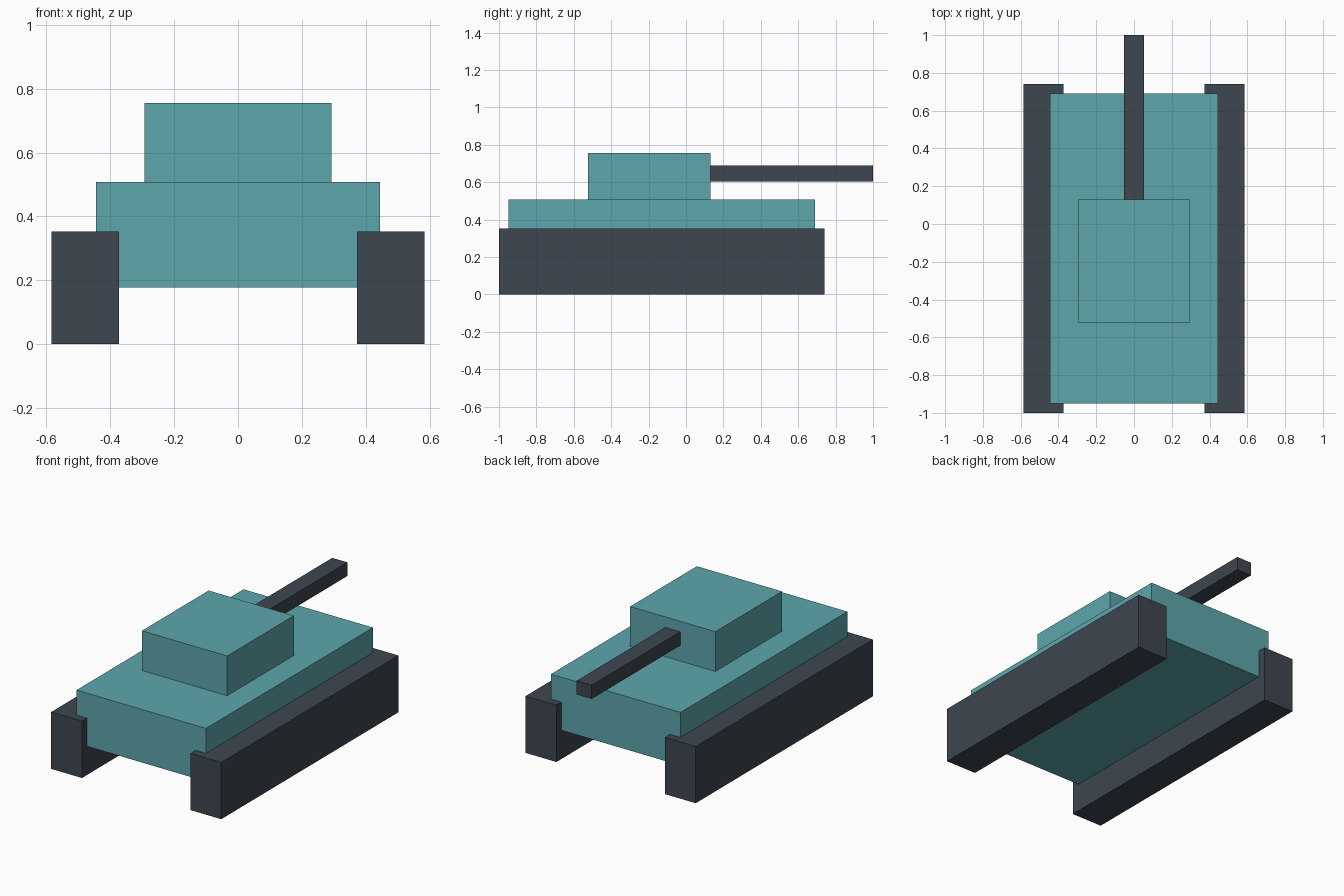
import bpy

cube = bpy.data.objects.get("Cube")
if cube:
    bpy.data.objects.remove(cube, do_unlink=True)


def make_material(name, rgb):
    mat = bpy.data.materials.new(name)
    mat.use_nodes = True
    colour = (*rgb, 1.0)
    mat.diffuse_color = colour
    for node in mat.node_tree.nodes:
        if node.type == "BSDF_PRINCIPLED":
            node.inputs["Base Color"].default_value = colour
    return mat


def box(name, xs, ys, zs, mat):
    """Box spanning the given (low, high) range on each axis."""
    spans = (xs, ys, zs)
    bpy.ops.mesh.primitive_cube_add(size=1)
    obj = bpy.context.object
    obj.name = obj.data.name = name
    for v in obj.data.vertices:
        v.co = [lo + (c + 0.5) * (hi - lo) for c, (lo, hi) in zip(v.co, spans)]
    obj.data.materials.append(mat)
    return obj


teal = make_material("teal_paint", (0.109, 0.381, 0.413))
slate = make_material("dark_slate", (0.047, 0.061, 0.078))

# Body
box("hull", (-0.445, 0.445), (-0.95, 0.69), (0.178, 0.508), teal)
box("turret", (-0.293, 0.293), (-0.525, 0.13), (0.508, 0.755), teal)

# Gun
box("gun_barrel", (-0.052, 0.052), (0.13, 1.0), (0.605, 0.69), slate)

# Tracks on both sides
for side, xs in (("left", (0.373, 0.585)), ("right", (-0.585, -0.373))):
    box(side + "_track", xs, (-1.0, 0.74), (0.0, 0.353), slate)
